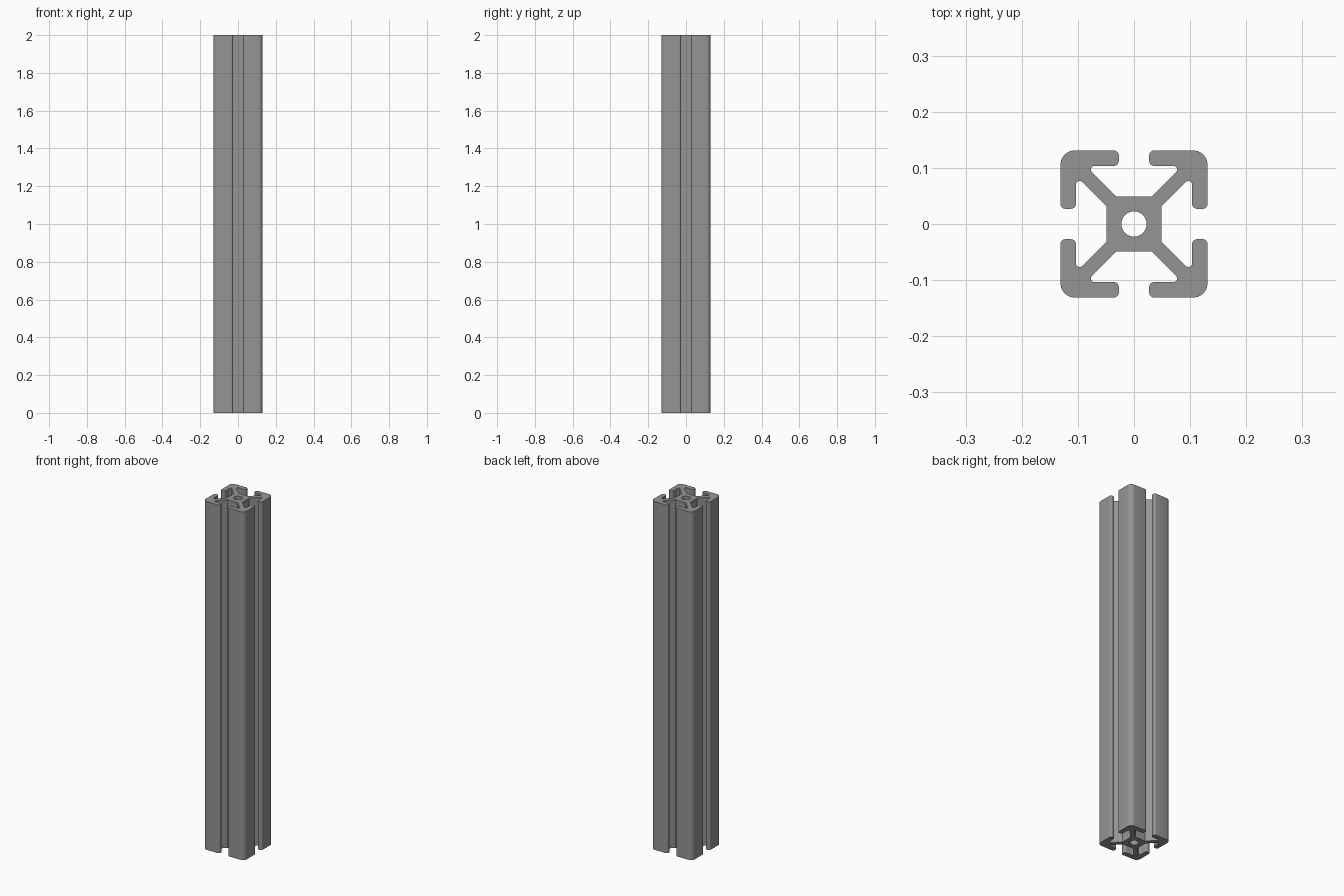
import bpy, bmesh, math
from mathutils import Vector, Matrix

if "Cube" in bpy.data.objects:
    bpy.data.objects.remove(bpy.data.objects["Cube"])

LENGTH = 2.0
HALF = 0.131      # half of the outer width
SLOT = 0.027      # half of the slot opening
LIP = 0.1035      # inner face of the lips
CORE = 0.049      # half of the central block
WEB = 0.0175      # offset of the diagonal webs from the diagonal
BORE = 0.0225     # radius of the central hole


def fillet(prev, p, nxt, r, steps=6):
    """Points of a rounded corner at p."""
    if r == 0:
        return [p]
    u, v = (prev - p).normalized(), (nxt - p).normalized()
    half = u.angle(v) / 2
    centre = p + (u + v).normalized() * r / math.sin(half)
    start = p + u * r / math.tan(half) - centre
    end = p + v * r / math.tan(half) - centre
    a0 = math.atan2(start.y, start.x)
    da = math.atan2(end.y, end.x) - a0
    da = (da + math.pi) % (2 * math.pi) - math.pi
    return [centre + Vector((math.cos(a0 + da * i / steps),
                             math.sin(a0 + da * i / steps))) * r
            for i in range(steps + 1)]


def add_loop(bm, points):
    verts = [bm.verts.new((p.x, p.y, 0)) for p in points]
    return [bm.edges.new((v, verts[i - 1])) for i, v in enumerate(verts)]


# One side of the section: outer corner, lip, undercut slot, web; then mirrored
half_side = [(SLOT, HALF, 0.009), (SLOT, LIP, 0.009),
             (LIP - WEB, LIP, 0.0065), (CORE - WEB, CORE, 0)]
side = [(HALF, HALF, 0.025)] + half_side + [(-x, y, r) for x, y, r in reversed(half_side)]

# Four sides around the centre
corners = []
for k in range(4):
    turn = Matrix.Rotation(k * math.pi / 2, 2)
    corners += [(turn @ Vector((x, y)), r) for x, y, r in side]
outline = []
for i, (p, r) in enumerate(corners):
    outline += fillet(corners[i - 1][0], p, corners[(i + 1) % len(corners)][0], r)

# Central bore
bore = [Vector((math.cos(a), math.sin(a))) * BORE
        for a in (2 * math.pi * i / 32 for i in range(32))]

# Fill the section and extrude it to full length
bm = bmesh.new()
edges = add_loop(bm, outline) + add_loop(bm, bore)
bmesh.ops.triangle_fill(bm, edges=edges, use_beauty=True)
ext = bmesh.ops.extrude_face_region(bm, geom=bm.faces[:], use_keep_orig=True)
top = [g for g in ext["geom"] if isinstance(g, bmesh.types.BMVert)]
bmesh.ops.translate(bm, verts=top, vec=(0, 0, LENGTH))
bmesh.ops.recalc_face_normals(bm, faces=bm.faces[:])

mesh = bpy.data.meshes.new("slotted_rail")
bm.to_mesh(mesh)
bm.free()
rail = bpy.data.objects.new("slotted_rail", mesh)
bpy.context.collection.objects.link(rail)

# Aluminium colour
grey = bpy.data.materials.new("aluminium_grey")
grey.diffuse_color = (0.3, 0.3, 0.3, 1)
grey.use_nodes = True
grey.node_tree.nodes["Principled BSDF"].inputs["Base Color"].default_value = grey.diffuse_color
mesh.materials.append(grey)

# Smooth fillets with sharp edges kept
bpy.context.view_layer.objects.active = rail
rail.select_set(True)
bpy.ops.object.shade_smooth_by_angle(angle=math.radians(30))
